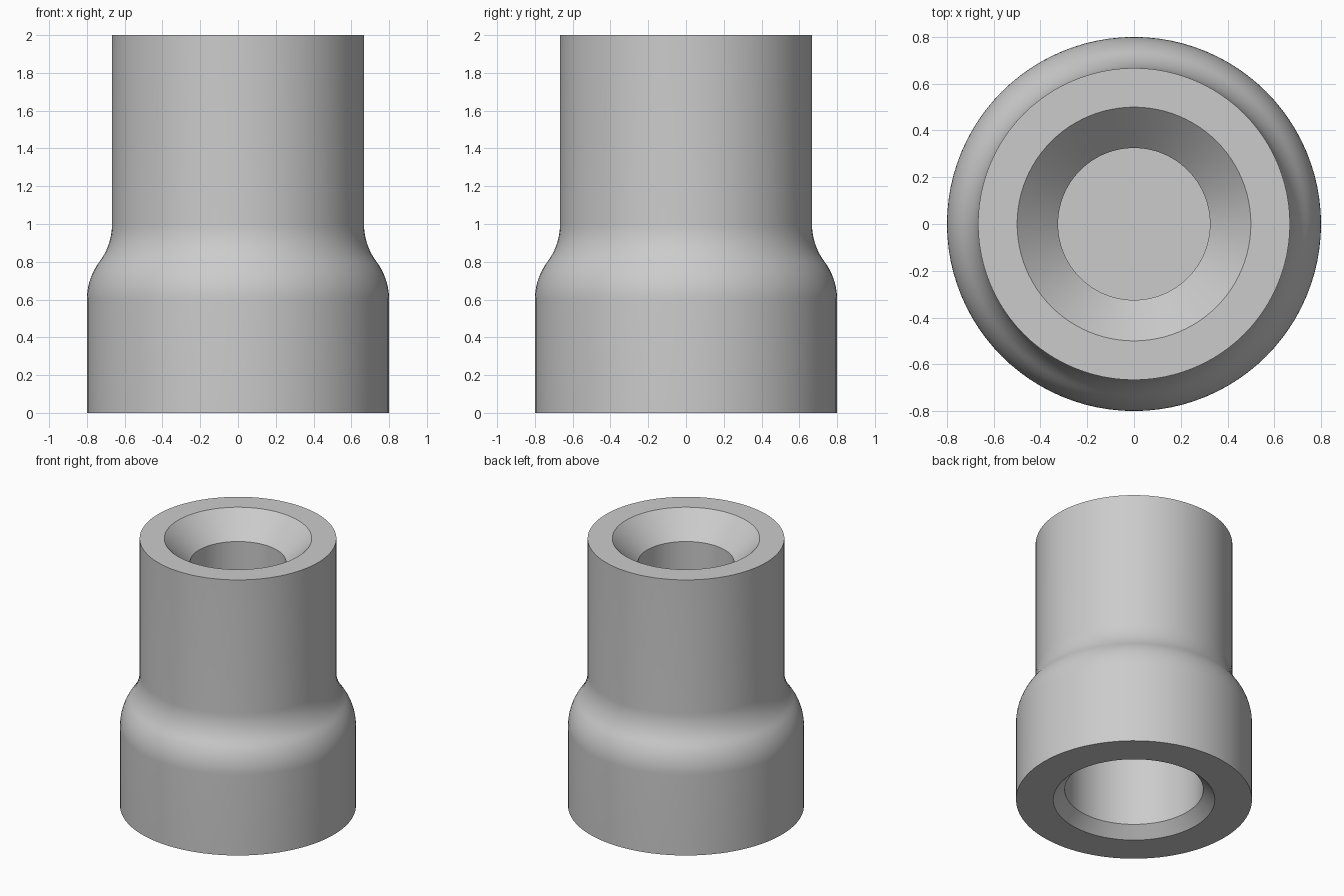
import bpy
import bmesh
from math import pi, sin, cos, atan, radians
from mathutils import Vector

cube = bpy.data.objects.get("Cube")
if cube:
    bpy.data.objects.remove(cube, do_unlink=True)

# Plain grey metal
metal = bpy.data.materials.new("grey_metal")
metal.use_nodes = True
grey = (0.6, 0.6, 0.6, 1)
metal.diffuse_color = grey
metal.node_tree.nodes["Principled BSDF"].inputs["Base Color"].default_value = grey

HEIGHT = 2.0
BASE_R, NECK_R = 0.8, 0.667
SHOULDER_LOW, SHOULDER_TOP = 0.6, 1.0
SEGMENTS = 96
ARC_STEPS = 10


def shoulder():
    """Two matching tangent arcs joining the base to the neck."""
    dz = (SHOULDER_TOP - SHOULDER_LOW) / 2
    dr = (BASE_R - NECK_R) / 2
    sweep = 2 * atan(dr / dz)
    radius = dz / sin(sweep)
    angles = [sweep * i / ARC_STEPS for i in range(ARC_STEPS + 1)]
    convex = [(BASE_R - radius * (1 - cos(a)), SHOULDER_LOW + radius * sin(a))
              for a in angles]
    concave = [(NECK_R + radius * (1 - cos(a)), SHOULDER_TOP - radius * sin(a))
               for a in reversed(angles)]
    return convex + concave[1:]


# Half section: lower bore, outer wall, then the countersunk upper bore
lower_bore = [(0, 0.8), (0.47, 0.8), (0.47, 0.078), (0.548, 0)]
upper_bore = [(0.5, HEIGHT), (0.325, HEIGHT - 0.175), (0.325, 1.0), (0, 1.0)]
profile = (lower_bore + [(BASE_R, 0)] + shoulder()
           + [(NECK_R, HEIGHT)] + upper_bore)

# Revolve the section about the vertical axis
bm = bmesh.new()
verts = [bm.verts.new((r, 0, z)) for r, z in profile]
edges = [bm.edges.new(pair) for pair in zip(verts, verts[1:])]
bmesh.ops.spin(bm, geom=verts + edges, cent=Vector(), axis=(0, 0, 1),
               angle=2 * pi, steps=SEGMENTS, use_merge=False)
bmesh.ops.remove_doubles(bm, verts=bm.verts[:], dist=0.0001)
bmesh.ops.recalc_face_normals(bm, faces=bm.faces[:])

mesh = bpy.data.meshes.new("stepped_sleeve")
bm.to_mesh(mesh)
bm.free()
mesh.materials.append(metal)
sleeve = bpy.data.objects.new("stepped_sleeve", mesh)
bpy.context.collection.objects.link(sleeve)

# Smooth round walls, crisp rims
bpy.ops.object.select_all(action="DESELECT")
sleeve.select_set(True)
bpy.context.view_layer.objects.active = sleeve
bpy.ops.object.shade_smooth_by_angle(angle=radians(30))
